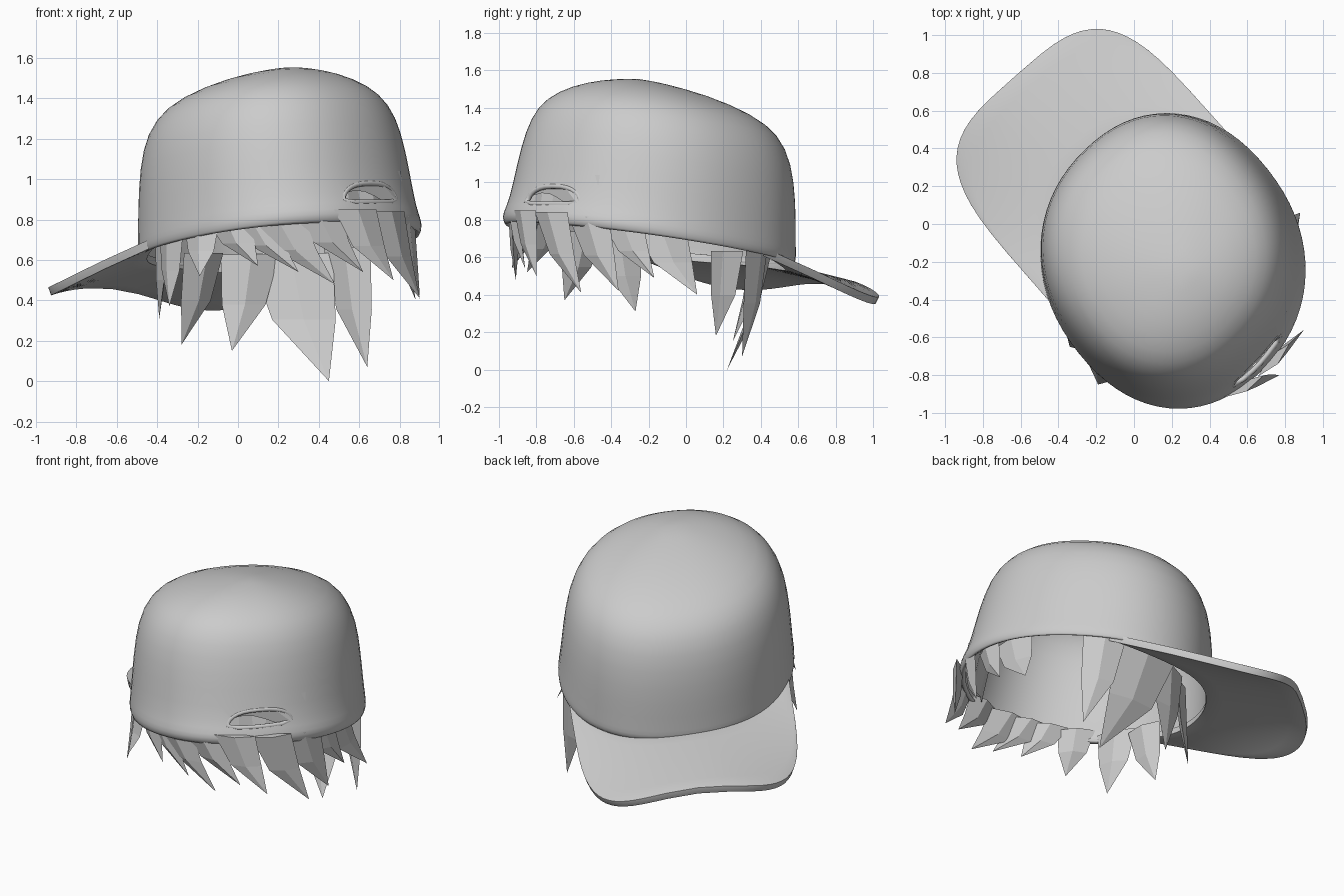
import bpy, bmesh, math
from mathutils import Vector
from mathutils.bvhtree import BVHTree

if "Cube" in bpy.data.objects:
    bpy.data.objects.remove(bpy.data.objects["Cube"])

# Cap frame: u points along the visor, v points to its right-hand side
F = Vector((-0.66, 0.75, 0)).normalized()
R = Vector((F.y, -F.x, 0))


def world(u, v, z):
    p = F * u + R * v
    return Vector((p.x, p.y, z))


def crown_pt(u, v, z):
    # the crown is slightly longer along y than along x
    p = world(u, v, z)
    return Vector((0.21 + (p.x - 0.23) * 0.985, -0.21 + (p.y + 0.24) * 1.09, z))


def spow(x, p):
    return math.copysign(abs(x) ** p, x)


def make(name, verts, faces):
    me = bpy.data.meshes.new(name)
    me.from_pydata([tuple(p) for p in verts], [], faces)
    bm = bmesh.new()
    bm.from_mesh(me)
    bmesh.ops.recalc_face_normals(bm, faces=bm.faces)
    bm.to_mesh(me)
    bm.free()
    ob = bpy.data.objects.new(name, me)
    bpy.context.collection.objects.link(ob)
    return ob


def smooth(ob, angle=45):
    bpy.ops.object.select_all(action='DESELECT')
    ob.select_set(True)
    bpy.context.view_layer.objects.active = ob
    bpy.ops.object.shade_smooth_by_angle(angle=math.radians(angle))


# Crown: tilted oval rings (height, centre u, half length, half width, tilt)
rings = [
    (0.67, -0.32, 0.705, 0.67, 0.16), (0.69, -0.32, 0.72, 0.68, 0.16),
    (0.73, -0.32, 0.72, 0.68, 0.16), (0.80, -0.30, 0.70, 0.67, 0.16),
    (1.00, -0.275, 0.68, 0.655, 0.15), (1.20, -0.26, 0.645, 0.63, 0.14),
    (1.34, -0.26, 0.585, 0.57, 0.14), (1.43, -0.28, 0.47, 0.47, 0.14),
    (1.50, -0.33, 0.29, 0.29, 0.13), (1.535, -0.38, 0.12, 0.12, 0.10)]
N = 36
verts, faces = [], []
for z, c, a, b, k in rings:
    for i in range(N):
        t = 2 * math.pi * i / N
        u = c + a * spow(math.cos(t), 0.92)
        v = 0.02 + b * spow(math.sin(t), 0.92)
        verts.append(crown_pt(u, v, z - k * (u + 0.32) - 0.04 * v))
verts.append(crown_pt(-0.4, 0.03, 1.555))
for j in range(len(rings) - 1):
    for i in range(N):
        n = (i + 1) % N
        faces.append((j * N + i, j * N + n, (j + 1) * N + n, (j + 1) * N + i))
top = (len(rings) - 1) * N
faces += [(top + i, top + (i + 1) % N, len(verts) - 1) for i in range(N)]
crown = make("cap_crown", verts, faces)
smooth(crown)
bvh = BVHTree.FromPolygons(verts, faces)
sub = crown.modifiers.new("subdivision", 'SUBSURF')
sub.levels = sub.render_levels = 1
sol = crown.modifiers.new("thickness", 'SOLIDIFY')
sol.thickness, sol.offset = 0.025, -1

# Half-moon opening at the back, with a raised lip
moon = [(0.02 + 0.19 * spow(math.cos(t), 0.8), 0.895 + 0.085 * math.sin(t))
        for t in [math.pi * i / 14 for i in range(15)]]
moon += [(0.02 + x, 0.885) for x in (-0.13, -0.06, 0, 0.06, 0.13)]
M = len(moon)
cv = [world(u, v, z) for u in (-1.3, -0.96) for v, z in moon]
cf = [tuple(range(M)), tuple(range(M, 2 * M))]
cf += [(i, (i + 1) % M, M + (i + 1) % M, M + i) for i in range(M)]
cutter = make("opening_cutter", cv, cf)
cutter.hide_render = True
cutter.display_type = 'WIRE'
cut = crown.modifiers.new("opening", 'BOOLEAN')
cut.operation, cut.object, cut.solver = 'DIFFERENCE', cutter, 'EXACT'

cu = bpy.data.curves.new("opening_lip", 'CURVE')
cu.dimensions = '3D'
cu.bevel_depth, cu.bevel_resolution = 0.014, 2
sp = cu.splines.new('POLY')
sp.points.add(M - 1)
sp.use_cyclic_u = True
sp.use_smooth = True
for p, (v, z) in zip(sp.points, moon):
    hit = bvh.ray_cast(world(-2, v, z), F)[0] or world(-1.04, v, z)
    p.co = (*(hit + F * 0.010), 1)
lip = bpy.data.objects.new("opening_lip", cu)
bpy.context.collection.objects.link(lip)

# Faceted hair seen through the opening
hv, hf = [], []
for i in range(8):
    v = 0.02 + (i - 3.5) * 0.08
    u = -0.97 + 0.35 * (v - 0.02) ** 2 + 0.015 * (i % 2)
    hv += [world(u, v, 0.80), world(u + 0.05, v, 1.04)]
hf = [(2 * i, 2 * i + 2, 2 * i + 3, 2 * i + 1) for i in range(7)]
make("hair_behind_opening", hv, hf)

# Visor: sheet from the crown front to a rounded-rectangle outline
A, B = 32, 6
verts, faces = [], []
for i in range(A + 1):
    t = math.pi * (i / A - 0.5)
    inner = crown_pt(-0.32 + 0.69 * math.cos(t * 0.75), 0.02 + 0.655 * math.sin(t * 0.75), 0)
    iu, iv = inner.dot(F), inner.dot(R)
    ou = -0.04 + 1.04 * max(math.cos(t), 0) ** 0.45
    ov = 0.04 + 0.645 * spow(math.sin(t), 0.55)
    for j in range(B + 1):
        s = j / B
        u, v = iu + (ou - iu) * s, iv + (ov - iv) * s
        z = 0.65 - 0.17 * u - 0.4 * max(u, 0) * v * v - 0.045 * v
        verts.append(world(u, v, z))
for i in range(A):
    for j in range(B):
        k = i * (B + 1) + j
        faces.append((k, k + 1, k + B + 2, k + B + 1))
visor = make("cap_visor", verts, faces)
sol = visor.modifiers.new("thickness", 'SOLIDIFY')
sol.thickness, sol.offset = 0.042, 0
bev = visor.modifiers.new("soft_edge", 'BEVEL')
bev.width, bev.segments = 0.016, 3
smooth(visor)

# Hair: faceted tapering locks (root x, y, tip x, y, z, width)
locks = [
    (0.18, -0.92, 0.48, -0.91, 0.48, 0.28), (0.38, -0.92, 0.62, -0.86, 0.54, 0.24),
    (0.58, -0.86, 0.77, -0.80, 0.50, 0.24), (0.74, -0.72, 0.90, -0.56, 0.41, 0.24),
    (0.82, -0.52, 0.90, -0.36, 0.42, 0.24), (0.82, -0.34, 0.88, -0.17, 0.49, 0.22),
    (0.80, -0.14, 0.88, 0.06, 0.40, 0.28), (0.54, 0.38, 0.64, 0.30, 0.07, 0.26),
    (0.26, 0.43, 0.45, 0.22, 0.00, 0.42), (0.06, 0.38, -0.03, 0.25, 0.15, 0.30),
    (-0.17, 0.22, -0.28, 0.16, 0.18, 0.26), (-0.38, -0.36, -0.39, -0.27, 0.31, 0.24),
    (-0.33, -0.55, -0.34, -0.65, 0.37, 0.24), (-0.18, -0.74, -0.19, -0.85, 0.52, 0.22),
    (-0.05, -0.83, 0.10, -0.91, 0.57, 0.24), (0.06, -0.88, 0.30, -0.93, 0.54, 0.24)]
centre = world(-0.33, 0.02, 0)
verts, faces = [], []
for bx, by, tx, ty, tz, w in locks:
    root = Vector((bx, by, 0))
    root.z = 0.68 - 0.16 * root.dot(F) - 0.045 * root.dot(R)
    tip = Vector((tx, ty, tz))
    out = (Vector((bx, by, 0)) - centre).normalized()
    side = Vector((-out.y, out.x, 0))
    mid = root + (tip - root) * 0.35
    mid.z = root.z + (tip.z - root.z) * 0.52
    k = len(verts)
    for p, s in ((root, 1.0), (mid, 0.75)):
        verts += [p + side * w * s / 2, p + out * 0.03 * s,
                  p - side * w * s / 2, p - out * 0.03 * s]
    verts.append(tip)
    for i in range(4):
        n = (i + 1) % 4
        faces += [(k + i, k + n, k + 4 + n, k + 4 + i), (k + 4 + i, k + 4 + n, k + 8)]
    faces.append((k, k + 1, k + 2, k + 3))
make("hair_locks", verts, faces)
